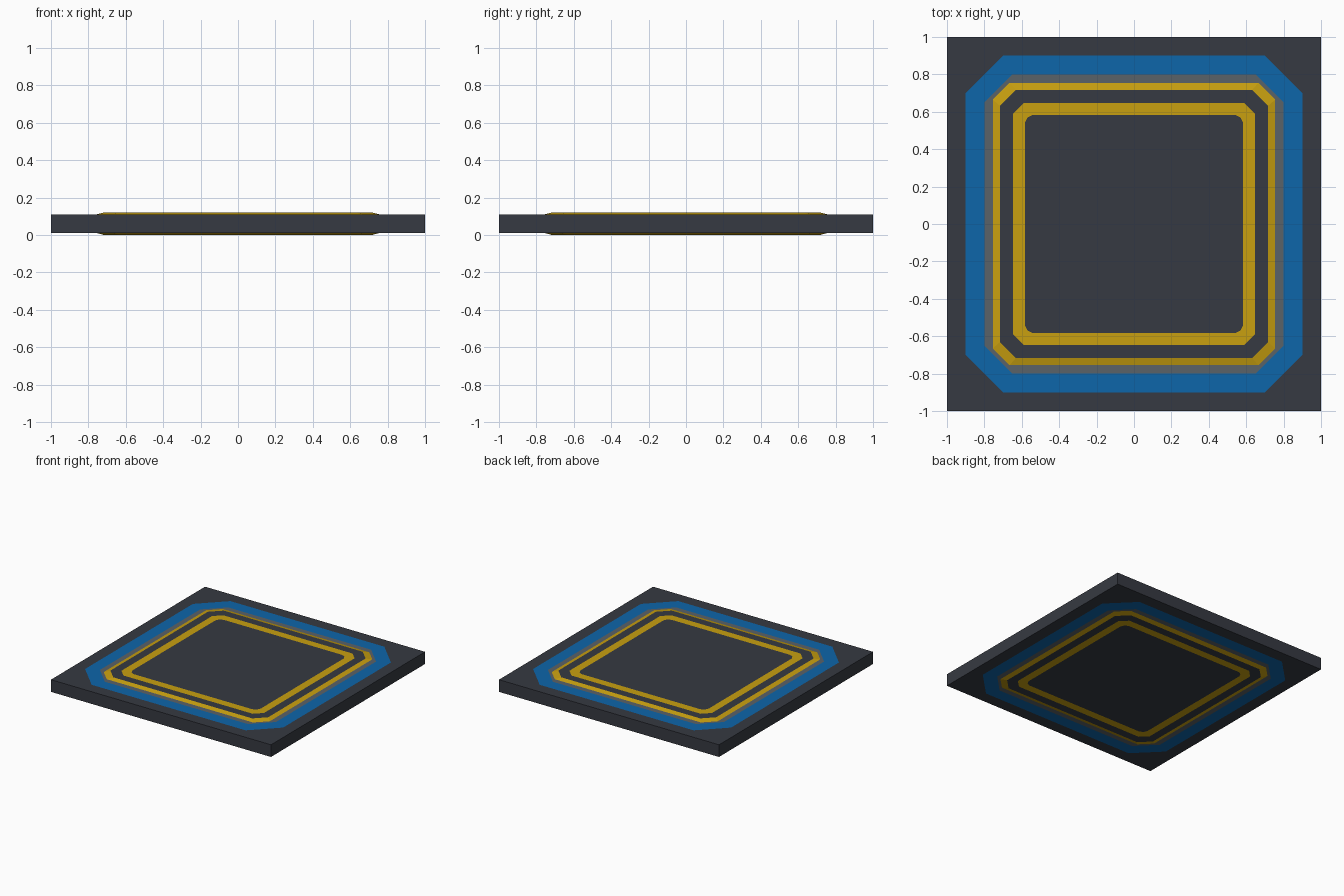
import bpy, bmesh

if "Cube" in bpy.data.objects:
    bpy.data.objects.remove(bpy.data.objects["Cube"])

def material(name, rgb):
    m = bpy.data.materials.new(name)
    m.diffuse_color = (*rgb, 1)
    m.use_nodes = True
    m.node_tree.nodes["Principled BSDF"].inputs["Base Color"].default_value = m.diffuse_color
    return m

DARK, BLUE, GREY, YELLOW = range(4)
materials = [
    material("dark slate", (0.037, 0.042, 0.054)),
    material("blue", (0.004, 0.133, 0.402)),
    material("mid grey", (0.102, 0.122, 0.138)),
    material("yellow", (0.58, 0.35, 0.005)),
]

MID = 0.06  # mid-plane of the tile

def ring(bm, half, chamfer, z, bulge=0.0):
    """Square loop with cut corners, three points per corner."""
    pts = []
    a, b = half, half - chamfer
    m = (a + b) / 2 + bulge
    corner = [(a, b), (m, m), (b, a)]
    for _ in range(4):
        pts += corner
        corner = [(-y, x) for x, y in corner]
    return [bm.verts.new((x, y, z)) for x, y in pts]

# half size, chamfer, height above mid-plane, corner bulge, colour of band inside it
BANDS = [
    (1.00, 0.00, 0.05, 0, DARK),        # slab border
    (0.90, 0.20, 0.05, 0, BLUE),        # wide stripe
    (0.80, 0.15, 0.05, 0, GREY),        # thin stripe
    (0.755, 0.09, 0.05, 0, YELLOW),     # sloping edge of the raised pad
    (0.717, 0.085, 0.06, 0, DARK),      # raised flat
    (0.648, 0.06, 0.06, 0, YELLOW),     # inner stripe
    (0.584, 0.045, 0.06, 0.008, DARK),  # centre panel
]

bm = bmesh.new()

def bridge(a, b, mat):
    n = len(a)
    for i in range(n):
        f = bm.faces.new((a[i], a[(i + 1) % n], b[(i + 1) % n], b[i]))
        f.material_index = mat

# top and bottom are mirror images built from the same bands
outer = []
for side in (1, -1):
    loops = [ring(bm, h, c, MID + side * z, g) for h, c, z, g, _ in BANDS]
    for i in range(len(loops) - 1):
        bridge(loops[i], loops[i + 1], BANDS[i][4])
    bm.faces.new(loops[-1]).material_index = BANDS[-1][4]
    outer.append(loops[0])

# side walls
bridge(outer[1], outer[0], DARK)

# collapse the doubled points of the square outer corners
bmesh.ops.remove_doubles(bm, verts=bm.verts[:], dist=1e-5)
bmesh.ops.recalc_face_normals(bm, faces=bm.faces[:])

mesh = bpy.data.meshes.new("floor_tile")
bm.to_mesh(mesh)
bm.free()
for m in materials:
    mesh.materials.append(m)
tile = bpy.data.objects.new("floor_tile", mesh)
bpy.context.collection.objects.link(tile)
